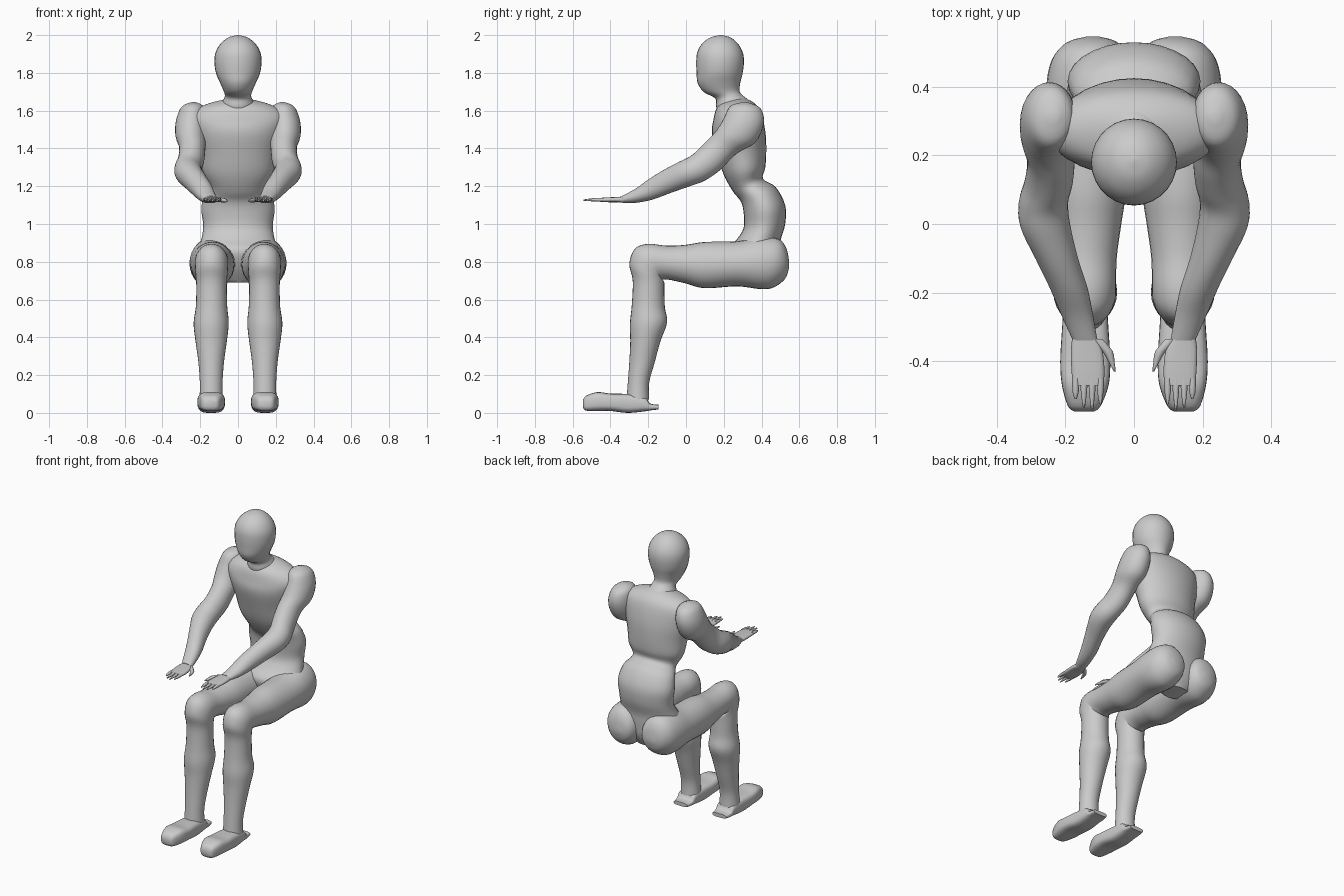
import bpy, bmesh, math
from mathutils import Vector

grey = bpy.data.materials.new("plain grey")
grey.diffuse_color = (0.6, 0.6, 0.6, 1)


def spline(a, b, c, d, t):
    return tuple(0.5 * (2 * q + (r - p) * t + (2 * p - 5 * q + 4 * r - s) * t * t
                        + (3 * q - p - 3 * r + s) * t ** 3) for p, q, r, s in zip(a, b, c, d))


def loft(name, rings, mirror=True, sides=28, steps=4, power=1.0, angle=50):
    """Skin through rings (x centre, half width, y and z of one edge, y and z of the other)."""
    pts = []
    for i in range(len(rings) - 1):
        a, b, c, d = (rings[max(0, min(len(rings) - 1, i + k))] for k in (-1, 0, 1, 2))
        pts += [spline(a, b, c, d, s / steps) for s in range(steps)]
    pts.append(rings[-1])
    bm = bmesh.new()
    loops = []
    for x, w, y1, z1, y2, z2 in pts:
        mid = Vector((x, (y1 + y2) / 2, (z1 + z2) / 2))
        half = Vector((0, (y1 - y2) / 2, (z1 - z2) / 2))
        loop = []
        for k in range(sides):
            t = 2 * math.pi * k / sides
            c, s = (math.copysign(abs(f) ** power, f) for f in (math.cos(t), math.sin(t)))
            loop.append(bm.verts.new(mid + Vector((max(w, 0.001) * c, 0, 0)) + half * s))
        loops.append(loop)
    for p, q in zip(loops, loops[1:]):
        for k in range(sides):
            j = (k + 1) % sides
            bm.faces.new((p[k], p[j], q[j], q[k]))
    bm.faces.new(loops[0])
    bm.faces.new(loops[-1])
    bmesh.ops.recalc_face_normals(bm, faces=bm.faces)
    me = bpy.data.meshes.new(name)
    bm.to_mesh(me)
    bm.free()
    me.materials.append(grey)
    ob = bpy.data.objects.new(name, me)
    bpy.context.collection.objects.link(ob)
    bpy.ops.object.select_all(action='DESELECT')
    ob.select_set(True)
    bpy.context.view_layer.objects.active = ob
    bpy.ops.object.shade_smooth_by_angle(angle=math.radians(angle))
    if mirror:
        ob.modifiers.new("mirror", 'MIRROR').use_mirror_merge = False
    return ob


# Head and neck
loft("head", [
    (0, .004, .18, 2.0, .19, 2.0), (0, .05, .13, 1.988, .235, 1.988),
    (0, .092, .085, 1.955, .275, 1.955), (0, .118, .06, 1.91, .30, 1.91),
    (0, .125, .054, 1.86, .307, 1.86), (0, .117, .056, 1.80, .30, 1.80),
    (0, .095, .062, 1.745, .288, 1.75), (0, .076, .095, 1.698, .283, 1.71),
    (0, .07, .155, 1.665, .295, 1.685), (0, .085, .16, 1.62, .335, 1.65),
    (0, .08, .18, 1.56, .34, 1.60)], mirror=False)

# Chest, waist, belly and pelvis
loft("torso", [
    (0, .06, .19, 1.645, .30, 1.67), (0, .18, .16, 1.61, .355, 1.645),
    (0, .25, .145, 1.55, .395, 1.595), (0, .235, .137, 1.48, .42, 1.49),
    (0, .205, .165, 1.37, .425, 1.39), (0, .188, .20, 1.26, .42, 1.30),
    (0, .15, .25, 1.17, .408, 1.24), (0, .178, .29, 1.12, .475, 1.195),
    (0, .194, .305, 1.06, .525, 1.10), (0, .184, .305, .98, .525, 1.0),
    (0, .195, .27, .92, .50, .91), (0, .215, .22, .86, .495, .84),
    (0, .19, .25, .77, .485, .76), (0, .09, .31, .69, .45, .69)], mirror=False)

# Buttock, thigh, knee and shin
loft("leg", [
    (.12, .02, .546, .80, .546, .77), (.122, .075, .532, .87, .525, .71),
    (.13, .11, .49, .92, .465, .665), (.134, .122, .39, .93, .40, .655),
    (.135, .12, .27, .908, .27, .67), (.135, .112, .10, .905, .10, .66),
    (.137, .10, 0, .89, 0, .685), (.14, .09, -.10, .885, -.09, .705),
    (.14, .088, -.20, .895, -.13, .705), (.14, .088, -.27, .87, -.12, .70),
    (.14, .085, -.30, .79, -.115, .69), (.14, .081, -.282, .70, -.115, .655),
    (.14, .083, -.287, .57, -.112, .56), (.142, .093, -.297, .47, -.10, .48),
    (.142, .083, -.295, .38, -.135, .38), (.142, .068, -.30, .27, -.165, .27),
    (.142, .06, -.308, .16, -.195, .16), (.142, .062, -.315, .07, -.195, .07)])

# Foot with a thin heel plate
loft("foot", [
    (.145, .03, -.546, .065, -.546, .03), (.145, .048, -.53, .09, -.53, .012),
    (.142, .068, -.47, .11, -.47, .01), (.142, .073, -.40, .102, -.40, .01),
    (.142, .068, -.31, .10, -.31, .0), (.142, .062, -.22, .085, -.22, .008),
    (.142, .058, -.19, .05, -.19, .013), (.142, .05, -.145, .043, -.145, .018)],
    power=.6)

# Shoulder, upper arm and forearm
loft("arm", [
    (.235, .015, .30, 1.645, .33, 1.643), (.24, .06, .235, 1.625, .395, 1.612),
    (.248, .081, .20, 1.56, .412, 1.53), (.25, .081, .165, 1.50, .365, 1.43),
    (.242, .07, .12, 1.45, .265, 1.37), (.248, .07, .07, 1.40, .18, 1.285),
    (.264, .072, .025, 1.36, .10, 1.23), (.258, .073, -.035, 1.33, .02, 1.20),
    (.225, .062, -.12, 1.285, -.08, 1.165), (.19, .055, -.20, 1.235, -.175, 1.13),
    (.165, .046, -.27, 1.185, -.265, 1.112), (.143, .036, -.34, 1.148, -.335, 1.11)])

# Flat palm
loft("palm", [
    (.145, .034, -.325, 1.146, -.325, 1.112), (.138, .046, -.37, 1.143, -.37, 1.116),
    (.134, .048, -.43, 1.14, -.43, 1.116), (.134, .044, -.47, 1.137, -.47, 1.12)],
    sides=16, power=.7)

# Four fingers and a thumb
for i, tip in enumerate((-.525, -.543, -.535, -.51)):
    x = .098 + i * .024
    loft(f"finger_{i + 1}", [
        (x, .011, -.45, 1.139, -.45, 1.119), (x, .009, -.49, 1.137, -.49, 1.12),
        (x, .003, tip, 1.13, tip, 1.122)], sides=8, steps=2)
loft("thumb", [
    (.115, .022, -.335, 1.142, -.335, 1.118), (.078, .016, -.37, 1.138, -.37, 1.114),
    (.066, .009, -.40, 1.132, -.40, 1.114), (.056, .003, -.43, 1.125, -.43, 1.118)],
    sides=8, steps=2)
